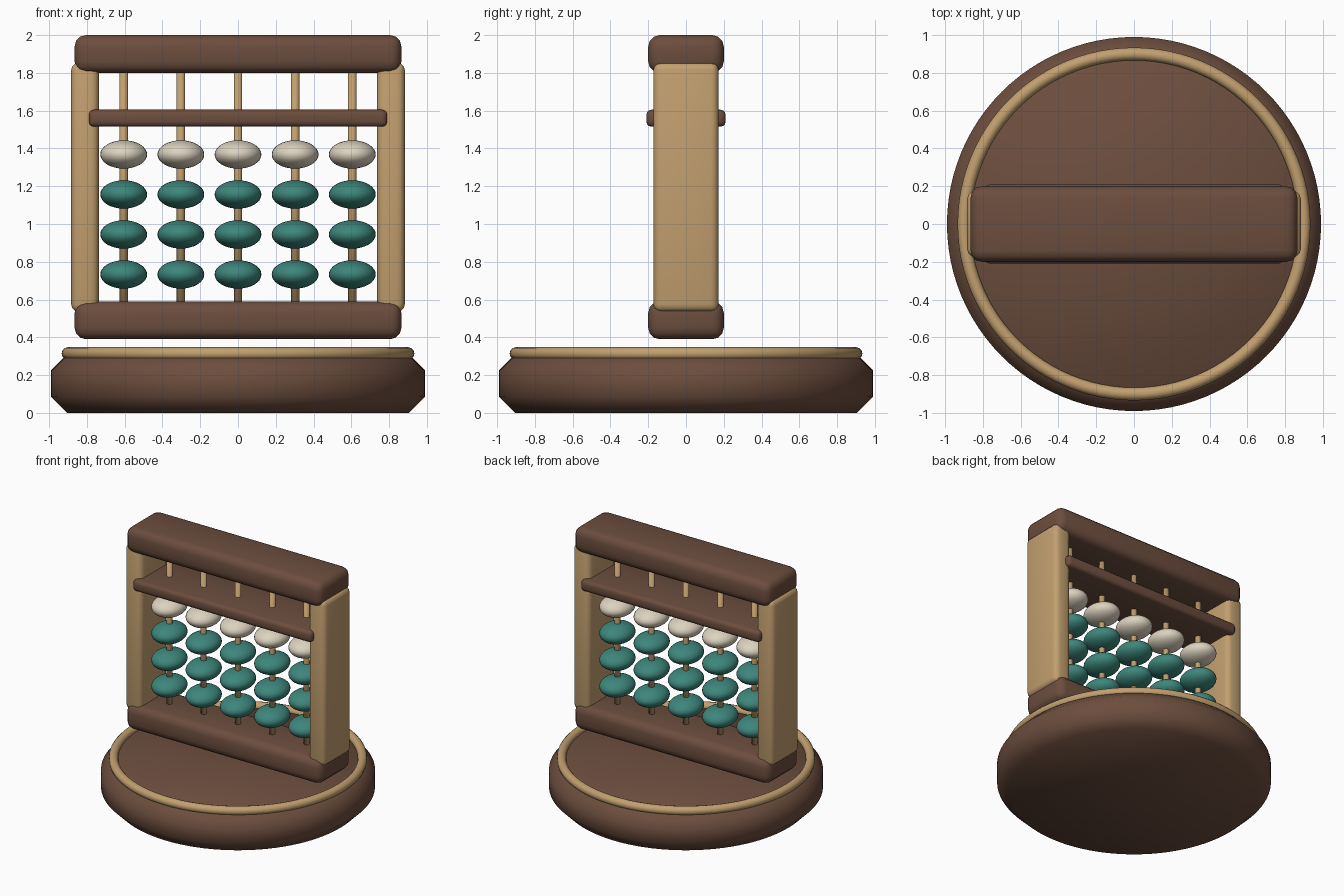
import bpy, bmesh, math
from mathutils import Matrix

cube = bpy.data.objects.get("Cube")
if cube:
    bpy.data.objects.remove(cube, do_unlink=True)


def material(name, rgb):
    m = bpy.data.materials.new(name)
    m.use_nodes = True
    m.diffuse_color = (*rgb, 1)
    m.node_tree.nodes["Principled BSDF"].inputs["Base Color"].default_value = (*rgb, 1)
    return m


brown = material("dark_wood", (0.15, 0.075, 0.048))
tan = material("light_wood", (0.54, 0.35, 0.16))
teal = material("teal_bead", (0.046, 0.24, 0.2))
ivory = material("ivory_bead", (0.72, 0.645, 0.52))


def finish(bm, name, mat):
    """Turn a bmesh into a smooth-shaded object."""
    bmesh.ops.recalc_face_normals(bm, faces=bm.faces)
    mesh = bpy.data.meshes.new(name)
    bm.to_mesh(mesh)
    bm.free()
    mesh.materials.append(mat)
    mesh.shade_smooth()
    obj = bpy.data.objects.new(name, mesh)
    bpy.context.collection.objects.link(obj)
    return obj


def rounded_box(name, size, centre, bevel, mat):
    bm = bmesh.new()
    bmesh.ops.create_cube(bm, size=1, matrix=Matrix.Translation(centre) @ Matrix.Diagonal((*size, 1)))
    bmesh.ops.bevel(bm, geom=bm.edges[:], offset=bevel, segments=3, profile=0.5, affect='EDGES')
    return finish(bm, name, mat)


def lathe(name, profile, mat, steps=96, closed=False):
    """Spin (radius, height) points around the z axis."""
    bm = bmesh.new()
    verts = [bm.verts.new((r, 0, z)) for r, z in profile]
    pairs = list(zip(verts, verts[1:]))
    if closed:
        pairs.append((verts[-1], verts[0]))
    edges = [bm.edges.new(p) for p in pairs]
    bmesh.ops.spin(bm, geom=verts + edges, cent=(0, 0, 0), axis=(0, 0, 1),
                   angle=math.tau, steps=steps, use_duplicate=False)
    bmesh.ops.remove_doubles(bm, verts=bm.verts, dist=0.0001)
    return finish(bm, name, mat)


# Round base with chamfered rims, and its inlaid ring
lathe("base", [(0, 0), (0.905, 0), (0.99, 0.085), (0.99, 0.225), (0.905, 0.31), (0, 0.31)], brown)
ring = [(0.9 + 0.034 * math.cos(i * math.tau / 12), 0.314 + 0.034 * math.sin(i * math.tau / 12))
        for i in range(12)]
lathe("base_ring", ring, tan, closed=True)

# Frame
rounded_box("bottom_rail", (1.73, 0.4, 0.2), (0, 0, 0.49), 0.06, brown)
rounded_box("top_rail", (1.73, 0.4, 0.2), (0, 0, 1.9), 0.06, brown)
rounded_box("divider_bar", (1.58, 0.42, 0.09), (0, 0, 1.56), 0.028, brown)
for side, name in ((1, "left_post"), (-1, "right_post")):
    rounded_box(name, (0.146, 0.345, 1.32), (side * 0.81, 0, 1.195), 0.04, tan)

# Rods and beads
for col in range(5):
    x = (col - 2) * 0.3025
    bm = bmesh.new()
    bmesh.ops.create_cone(bm, cap_ends=True, segments=16, radius1=0.022, radius2=0.022,
                          depth=1.4, matrix=Matrix.Translation((x, 0, 1.195)))
    finish(bm, f"rod_{col + 1}", tan)
    for row in range(4):
        bm = bmesh.new()
        place = Matrix.Translation((x, 0, 0.733 + row * 0.2117))
        bmesh.ops.create_uvsphere(bm, u_segments=32, v_segments=16, radius=1,
                                  matrix=place @ Matrix.Diagonal((0.124, 0.145, 0.075, 1)))
        finish(bm, f"bead_{col + 1}_{row + 1}", ivory if row == 3 else teal)
